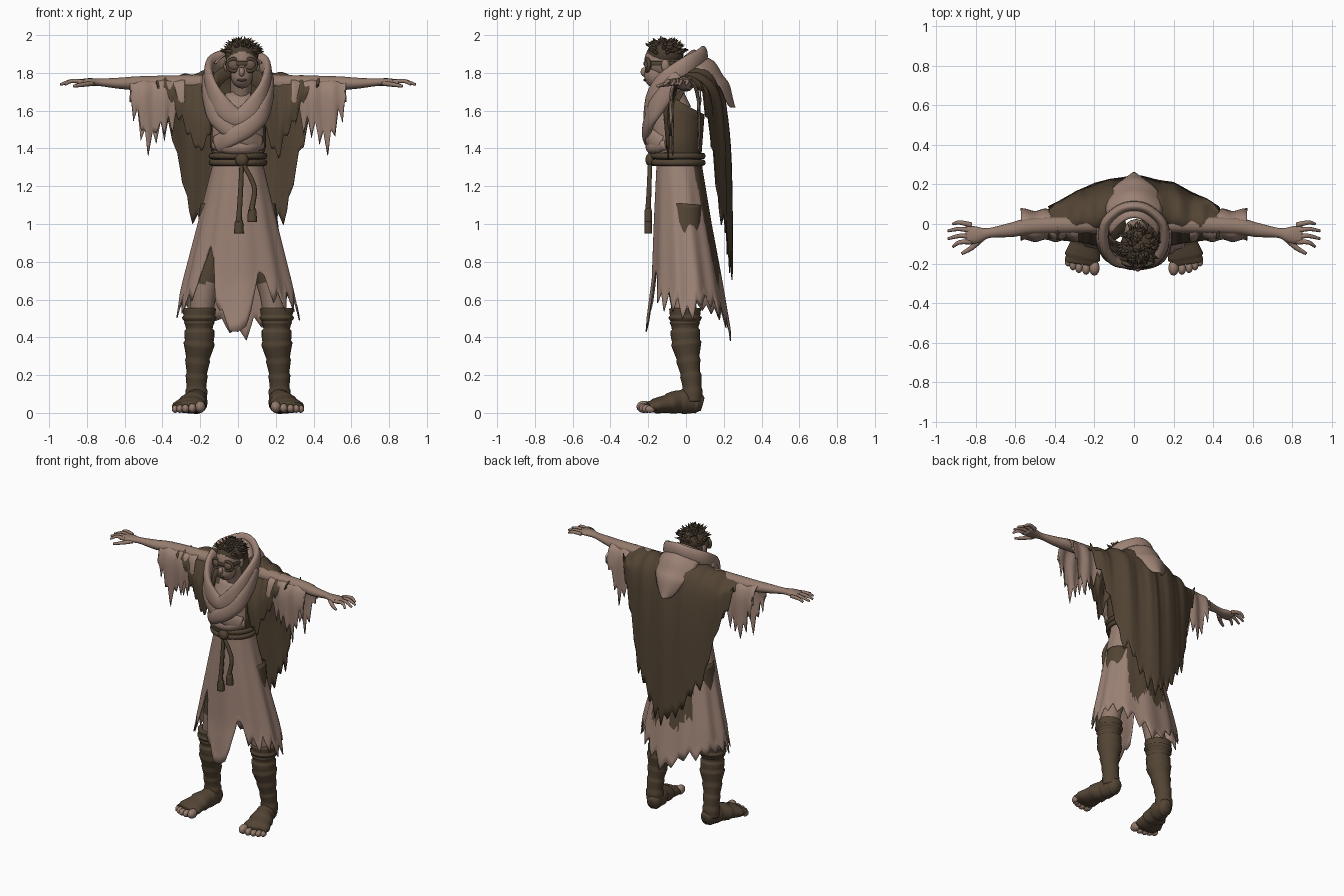
import bpy, bmesh, math, random
from mathutils import Vector, Matrix

random.seed(4)
if "Cube" in bpy.data.objects:
    bpy.data.objects.remove(bpy.data.objects["Cube"])


def material(name, rgb):
    m = bpy.data.materials.new(name)
    m.use_nodes = True
    m.diffuse_color = (*rgb, 1)
    m.node_tree.nodes["Principled BSDF"].inputs["Base Color"].default_value = (*rgb, 1)
    return m


TAN = material("tan cloth", (.33, .22, .175))
DARK = material("dark brown cloth", (.085, .058, .034))
SKIN = material("skin", (.3, .2, .155))
HAIR = material("dark hair", (.065, .045, .028))
LENS = material("lens brown", (.15, .1, .075))


def finish(name, bm, mats, rule=None, thick=0):
    bmesh.ops.recalc_face_normals(bm, faces=bm.faces)
    for f in bm.faces:
        f.smooth = True
        if rule:
            f.material_index = rule(f.calc_center_median())
    me = bpy.data.meshes.new(name)
    bm.to_mesh(me)
    bm.free()
    for m in mats:
        me.materials.append(m)
    ob = bpy.data.objects.new(name, me)
    bpy.context.collection.objects.link(ob)
    if thick:
        ob.modifiers.new("thickness", "SOLIDIFY").thickness = thick
    return ob


def lerp(table, x):
    """Piecewise linear lookup in (x, value) pairs."""
    if x <= table[0][0]:
        return table[0][1]
    for (a, p), (b, q) in zip(table, table[1:]):
        if x <= b:
            return p + (q - p) * (x - a) / (b - a)
    return table[-1][1]


def spline(pts, t, closed=False):
    """Smooth curve through points of any dimension, t from 0 to 1."""
    n = len(pts)
    s = t * (n if closed else n - 1)
    i = int(s) if closed else min(int(s), n - 2)
    f = s - i
    get = (lambda k: pts[k % n]) if closed else (lambda k: pts[max(0, min(n - 1, k))])
    return [.5 * (2 * b + (c - a) * f + (2 * a - 5 * b + 4 * c - d) * f * f + (3 * b - a - 3 * c + d) * f ** 3)
            for a, b, c, d in zip(get(i - 1), get(i), get(i + 1), get(i + 2))]


def teeth(count, width, depth):
    """Ragged hem offsets, one per column."""
    out = []
    while len(out) < count:
        d = depth * random.uniform(.3, 1)
        out += [d * (1 - abs(2 * k / width - 1)) for k in range(width)]
    return out[:count] + [out[0]]


def sheet(name, fn, nu, nv, mats, rule=None, closed=False, thick=.006):
    bm = bmesh.new()
    cols = nu if closed else nu + 1
    g = [[bm.verts.new(fn(i, i / nu, j / nv)) for j in range(nv + 1)] for i in range(cols)]
    for i in range(nu):
        a, b = g[i], g[(i + 1) % cols]
        for j in range(nv):
            bm.faces.new((a[j], b[j], b[j + 1], a[j + 1]))
    return finish(name, bm, mats, rule, thick)


def tube(name, pts, mats, steps=16, sides=12, closed=False, wraps=0, rule=None, up=(0, 0, 1)):
    """Sweep an ellipse along points of (x, y, z, side radius, upright radius)."""
    bm = bmesh.new()
    rings = []
    total = steps if closed else steps + 1
    for i in range(total):
        t = i / steps
        p = spline(pts, t, closed)
        e = .01
        lo, hi = ((t - e) % 1, (t + e) % 1) if closed else (max(0, t - e), min(1, t + e))
        d = (Vector(spline(pts, hi, closed)[:3]) - Vector(spline(pts, lo, closed)[:3])).normalized()
        side = d.cross(Vector(up)).normalized()
        top = side.cross(d)
        k = 1 + .13 * (t * wraps % 1) if wraps else 1
        ring = []
        for j in range(sides):
            a = math.tau * j / sides
            ring.append(bm.verts.new(Vector(p[:3]) + side * p[3] * k * math.cos(a) + top * p[4] * k * math.sin(a)))
        rings.append(ring)
    for i in range(steps):
        a, b = rings[i], rings[(i + 1) % total]
        for j in range(sides):
            bm.faces.new((a[j], a[j - 1], b[j - 1], b[j]))
    if not closed:
        bm.faces.new(rings[0])
        bm.faces.new(rings[-1])
    return finish(name, bm, mats, rule)


def ball(name, loc, size, mat, seg=16):
    bm = bmesh.new()
    bmesh.ops.create_uvsphere(bm, u_segments=seg, v_segments=seg * 3 // 4, radius=1,
                              matrix=Matrix.Translation(loc) @ Matrix.Diagonal((*size, 1)))
    return finish(name, bm, [mat])


# Skirt with ragged hem and two front slits
HEM = [(-180, .42), (-150, .52), (-100, .56), (-60, .6), (-46, .7), (-38, .92), (-28, .74), (-18, .54), (0, .4),
       (14, .54), (23, .76), (30, .7), (37, .6), (60, .62), (90, .54), (120, .6), (150, .54), (180, .42)]
WIDE = [(.35, .35), (.5, .33), (.7, .285), (1, .21), (1.34, .128)]
FRONT = [(.35, -.225), (.7, -.18), (1, -.17), (1.34, -.155)]
BACK = [(.4, .24), (.7, .19), (1, .135), (1.34, .08)]
jag = teeth(144, 6, .11)


def oval(theta, z, wide, front, back):
    f, b = lerp(front, z), lerp(back, z)
    return Vector((lerp(wide, z) * math.sin(theta), (f + b) / 2 - (b - f) / 2 * math.cos(theta), z))


def skirt(i, u, v):
    th = math.tau * u - math.pi
    z = 1.35 + (lerp(HEM, math.degrees(th)) - jag[i] + .03 - 1.35) * v
    p = oval(th, z, WIDE, FRONT, BACK)
    return p * (1 + .02 * v * math.sin(th * 11)) if v < 1 else p


def back_stain(c):
    return int(c.y > .03 + (1.35 - c.z) * .2 and c.z > .72 + .05 * math.sin(c.x * 40))


sheet("skirt", skirt, 144, 18, [TAN, DARK], back_stain, True)

# Torso cloth, higher at the front, open at the armholes
TW = [(1.34, .128), (1.42, .15), (1.72, .14)]
TF = [(1.34, -.16), (1.42, -.185), (1.55, -.18), (1.72, -.1)]
TB = [(1.34, .08), (1.6, .1), (1.72, .11)]


def torso(i, u, v):
    th = math.tau * u - math.pi
    return oval(th, 1.34 + v * (.3 + .06 * math.cos(th)), TW, TF, TB)


sheet("torso_cloth", torso, 40, 8, [TAN, DARK], lambda c: int(c.y > -.11), True)

# Poncho draped over the shoulders, long at the back
TOP = [(0, 1.83), (.12, 1.82), (.2, 1.795), (.43, 1.775)]
RIDGE = [(0, .1), (.12, .03), (.2, .0), (.43, .0)]
FRONT_Y = [(0, .09), (.1, 0), (.15, -.11), (.25, -.09), (.43, -.07)]
FRONT_HEM = [(0, 1.82), (.1, 1.72), (.15, 1.5), (.2, 1.4), (.25, 1.48), (.34, 1.66), (.43, 1.73)]
BACK_Y = [(0, .25), (.2, .21), (.36, .13), (.43, .09)]
BACK_HEM = [(0, .8), (.12, .88), (.2, 1.04), (.26, 1.1), (.3, 1.3), (.36, 1.52), (.43, 1.72)]
cape_jag, front_jag = teeth(96, 6, .13), teeth(96, 5, .1)


def cape(i, u, v):
    x = (2 * u - 1) * .43
    a = abs(x)
    top, fy, by = lerp(TOP, a), lerp(FRONT_Y, a), lerp(BACK_Y, a)
    fz = lerp(FRONT_HEM, a) - front_jag[i] * min(1, a * 5) * (a > .12)
    hem = lerp(BACK_HEM, a) - cape_jag[i] * (1 - a)
    y, z = spline([(fy, fz), (fy, (top + fz) / 2), (lerp(RIDGE, a), top), (by * .72, top - .06),
                   (by * .95, top + (hem - top) * .4), (by, hem)], v)
    return Vector((x, y + .012 * v * math.sin(x * 38) * math.sin(v * 3), z + .006 * math.sin(x * 60)))


sheet("poncho", cape, 96, 30, [DARK])

# Hood lying folded on the back
def hood(i, u, v):
    w = 2 * u - 1
    y, z, half = spline([(.03, 1.92, .12), (.11, 1.89, .14), (.185, 1.81, .14), (.235, 1.72, .1), (.262, 1.61, .03)], v)
    return Vector((w * half, y - .09 * w * w * (1 - v * .7), z - .07 * w * w * (1 - v) + .008 * math.sin(v * 20)))


sheet("hood", hood, 16, 16, [TAN])

# Scarf: a collar loop and two straps crossing on the chest
half_loop = [(.1, -.185, 1.64), (.15, -.11, 1.75), (.145, 0, 1.83), (.075, .07, 1.87)]
loop = [(0, -.2, 1.56), *half_loop, (0, .09, 1.89), *[(-x, y, z) for x, y, z in reversed(half_loop)]]
tube("scarf_collar", [(*p, .026, .055) for p in loop], [TAN], 48, 14, True)
strap = [(.16, -.03, 1.78), (.165, -.1, 1.7), (.13, -.175, 1.59), (.05, -.205, 1.51), (-.04, -.2, 1.46), (-.11, -.14, 1.42)]
tube("scarf_strap_over", [(*p, .026, .05) for p in strap], [TAN], 24, 14)
tube("scarf_strap_under", [(-x, y + .012, z, .026, .05) for x, y, z in strap], [TAN], 24, 14)
tube("scarf_tuck", [(-.12, -.1, 1.42, .03, .03), (-.05, -.17, 1.41, .035, .04), (.05, -.17, 1.41, .035, .04),
                    (.12, -.1, 1.42, .03, .03)], [TAN])

# Rope belt, knot and hanging ends
for k, z in enumerate((1.325, 1.36)):
    pts = [(*oval(math.tau * j / 12, z, [(z, .142)], [(z, -.178)], [(z, .09)]), .014, .017) for j in range(12)]
    tube("rope_belt_%d" % k, pts, [DARK], 40, 8, True)
ball("belt_knot", (.02, -.19, 1.34), (.035, .025, .035), DARK)
for name, x, end in (("long", .005, .95), ("short", .075, 1.01)):
    tube("rope_end_" + name, [(.02, -.19, 1.33, .012, .012), (x + .01, -.195, 1.2, .013, .013),
                              (x, -.2, end + .08, .015, .015), (x, -.2, end + .06, .022, .02), (x, -.2, end, .026, .022)],
         [DARK], 20, 10, up=(0, 1, 0))

# Head, face and goggles
tube("neck", [(.01, -.03, 1.6, .06, .06), (.015, -.07, 1.7, .055, .055), (.02, -.1, 1.8, .06, .06)], [SKIN], up=(0, 1, 0))
ball("skull", (.02, -.12, 1.865), (.082, .1, .095), SKIN, 24)
ball("jaw", (.02, -.155, 1.79), (.06, .068, .072), SKIN, 20)
ball("nose", (.02, -.222, 1.805), (.016, .018, .024), SKIN)
ball("mouth", (.02, -.217, 1.762), (.025, .009, .007), DARK)
for s in (-1, 1):
    side = "left" if s > 0 else "right"
    x = .02 + s * .04
    ball(side + "_ear", (.02 + s * .084, -.11, 1.84), (.012, .022, .032), SKIN)
    tube(side + "_goggle_rim", [(x + .036 * math.cos(a), -.207 + .012 * abs(math.cos(a)), 1.842 + .032 * math.sin(a), .01, .01)
                                for a in [math.tau * j / 8 for j in range(8)]], [DARK], 24, 8, True, up=(0, 1, 0))
    ball(side + "_goggle_lens", (x, -.2, 1.842), (.034, .02, .03), LENS)
tube("goggle_strap", [(.02 + .085 * math.sin(a), -.12 - .1 * math.cos(a), 1.85, .005, .012)
                      for a in [math.tau * j / 12 for j in range(12)]], [DARK], 36, 8, True)

# Spiky hair
ball("hair_cap", (.02, -.112, 1.895), (.088, .098, .073), HAIR, 20)
bm = bmesh.new()
for k in range(90):
    a, h = random.uniform(0, math.tau), random.uniform(.15, 1)
    r = math.sqrt(1 - h * h)
    n = Vector((r * math.cos(a), r * math.sin(a), h))
    if n.y < -.75:
        continue
    aim = Vector((n.x + random.uniform(-.6, .6), n.y + random.uniform(-.6, .6), n.z * .5 + .1)).normalized()
    root = Vector((.02, -.112, 1.895)) + Vector((n.x * .085, n.y * .095, n.z * .07))
    bmesh.ops.create_cone(bm, cap_ends=True, segments=5, radius1=.014, radius2=0, depth=.05,
                          matrix=Matrix.Translation(root + aim * .014) @ aim.to_track_quat('Z', 'Y').to_matrix().to_4x4())
finish("hair_spikes", bm, [HAIR])

SLEEVE_HEM = [(.28, 1.62), (.34, 1.54), (.42, 1.48), (.47, 1.4), (.52, 1.54), (.57, 1.66)]
FINGERS = [(.015, .915, .0), (-.015, .94, -.035), (-.045, .94, -.075), (-.07, .915, -.115)]
TOES = [(.2, -.222, .032), (.242, -.226, .025), (.278, -.22, .023), (.308, -.207, .022), (.333, -.19, .02)]
for s in (-1, 1):
    side = "left_" if s > 0 else "right_"
    fj, bj = teeth(42, 6, .13), teeth(42, 6, .13)

    # Sleeve hanging from the arm, ragged below
    def sleeve(i, u, v):
        x = .28 + .29 * u
        hem = lerp(SLEEVE_HEM, x)
        y, z = spline([(-.075, hem - fj[i] + .05), (-.085, 1.65), (-.065, 1.74), (-.01, 1.768), (.045, 1.74),
                       (.07, 1.65), (.07, hem - bj[i] + .05)], v)
        return Vector((s * (x + .02 * (1.77 - z)), y + .006 * math.sin(x * 60), z))

    sheet(side + "sleeve", sleeve, 42, 24, [TAN])

    # Arm and hand
    tube(side + "arm", [(s * .15, .0, 1.745, .045, .045), (s * .5, -.01, 1.745, .042, .038), (s * .62, -.03, 1.745, .036, .03),
                        (s * .73, -.045, 1.75, .025, .02), (s * .79, -.055, 1.752, .042, .02), (s * .85, -.055, 1.75, .05, .014)],
         [SKIN], 24)
    for k, (y, tx, ty) in enumerate(FINGERS):
        tube(side + "finger_%d" % k, [(s * .82, y - .02, 1.752, .013, .012), (s * .88, (y + ty) / 2, 1.757, .011, .011),
                                      (s * tx, ty, 1.738, .007, .007)], [SKIN], 8, 8)
    tube(side + "thumb", [(s * .77, -.075, 1.745, .015, .014), (s * .82, -.12, 1.738, .013, .012),
                          (s * .87, -.15, 1.73, .008, .008)], [SKIN], 8, 8)

    # Leg: dark trousers above a bare knee
    tube(side + "leg", [(s * .12, 0, 1.1, .08, .085), (s * .15, -.01, .8, .085, .085), (s * .18, -.015, .64, .068, .07),
                        (s * .2, -.005, .48, .062, .062)], [SKIN, DARK], 24, 16, rule=lambda c: int(c.z > .69), up=(0, 1, 0))

    # Wrapped boot shaft and foot
    tube(side + "boot_shaft", [(s * .22, .035, .06, .055, .05), (s * .22, .03, .16, .052, .05), (s * .215, .015, .26, .058, .056),
                               (s * .205, .0, .38, .076, .074), (s * .205, -.005, .46, .07, .07), (s * .205, -.005, .5, .083, .08),
                               (s * .205, -.005, .555, .08, .076)], [DARK], 48, 16, wraps=8, up=(0, 1, 0))
    tube(side + "foot", [(s * .21, .088, .045, .03, .035), (s * .212, .05, .055, .048, .055), (s * .225, -.03, .06, .058, .06),
                         (s * .245, -.1, .048, .074, .048), (s * .262, -.175, .035, .083, .034), (s * .266, -.2, .03, .075, .024)],
         [DARK], 30, 16, wraps=5)
    for k, (x, y, r) in enumerate(TOES):
        ball(side + "toe_%d" % k, (s * x, y, r), (r * .85, r * 1.25, r), SKIN, 12)
